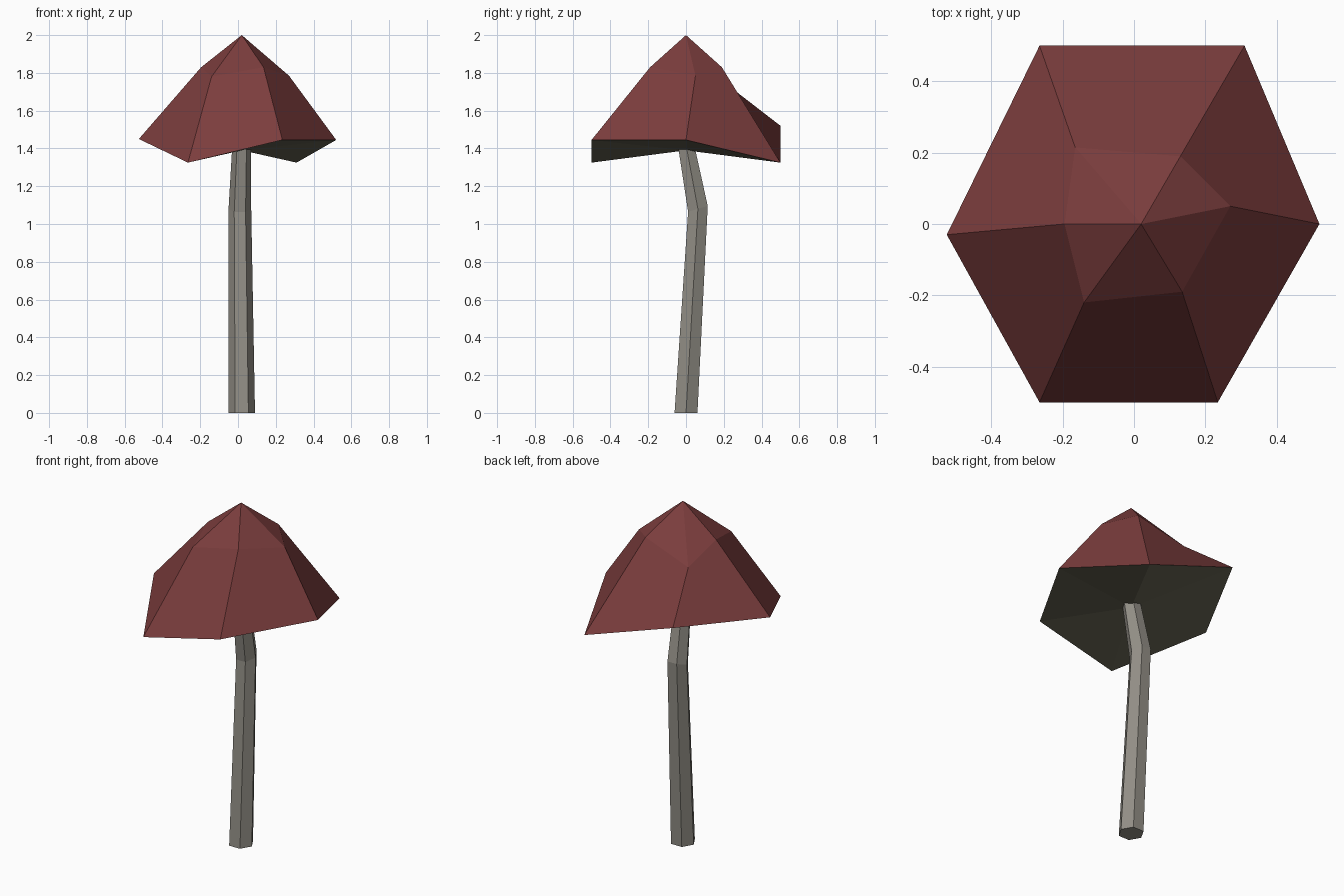
import bpy, bmesh, math

if "Cube" in bpy.data.objects:
    bpy.data.objects.remove(bpy.data.objects["Cube"])


def material(name, rgb):
    m = bpy.data.materials.new(name)
    m.diffuse_color = (*rgb, 1)
    m.use_nodes = True
    m.node_tree.nodes["Principled BSDF"].inputs["Base Color"].default_value = m.diffuse_color
    return m


def make_object(name, bm, mats):
    bmesh.ops.recalc_face_normals(bm, faces=bm.faces)
    me = bpy.data.meshes.new(name)
    bm.to_mesh(me)
    bm.free()
    for m in mats:
        me.materials.append(m)
    ob = bpy.data.objects.new(name, me)
    bpy.context.collection.objects.link(ob)
    return ob


def bridge(bm, a, b):
    n = len(a)
    for i in range(n):
        j = (i + 1) % n
        bm.faces.new((a[i], a[j], b[j], b[i]))


def fan(bm, ring, tip, mat=0):
    n = len(ring)
    for i in range(n):
        f = bm.faces.new((ring[i], ring[(i + 1) % n], tip))
        f.material_index = mat


red = material("dull red", (0.20, 0.047, 0.047))
olive = material("dark olive gills", (0.14, 0.132, 0.09))
grey = material("warm grey", (0.29, 0.275, 0.24))

# Cap: irregular six-sided dome, with a shallow fan underneath
rim_points = [(0.52, 0.0, 1.445), (0.31, 0.5, 1.325), (-0.265, 0.5, 1.52),
              (-0.525, -0.03, 1.45), (-0.265, -0.5, 1.325), (0.235, -0.5, 1.445)]
shoulder_points = [(0.27, 0.05, 1.785), (0.13, 0.19, 1.83), (-0.165, 0.215, 1.74),
                   (-0.195, 0.0, 1.83), (-0.14, -0.22, 1.78), (0.135, -0.19, 1.83)]
bm = bmesh.new()
rim = [bm.verts.new(p) for p in rim_points]
shoulder = [bm.verts.new(p) for p in shoulder_points]
bridge(bm, rim, shoulder)
fan(bm, shoulder, bm.verts.new((0.02, 0, 2.0)))
fan(bm, rim, bm.verts.new((0.02, 0, 1.39)), 1)
make_object("mushroom_cap", bm, [red, olive])

# Stem: bent, tapering hexagonal tube (x, y, z, radius, tilt)
bm = bmesh.new()
rings = []
for cx, cy, z, r, tilt in [(0.02, 0, 0, 0.07, 0), (0.01, 0.063, 1.08, 0.06, 0.3),
                           (0.02, 0.0, 1.42, 0.05, 0)]:
    ring = []
    for i in range(6):
        a = i * math.pi / 3
        dy = r * math.sin(a)
        ring.append(bm.verts.new((cx + r * math.cos(a), cy + dy, z + tilt * dy)))
    rings.append(ring)
for a, b in zip(rings, rings[1:]):
    bridge(bm, a, b)
bm.faces.new(rings[0])
bm.faces.new(rings[-1])
make_object("mushroom_stem", bm, [grey])
